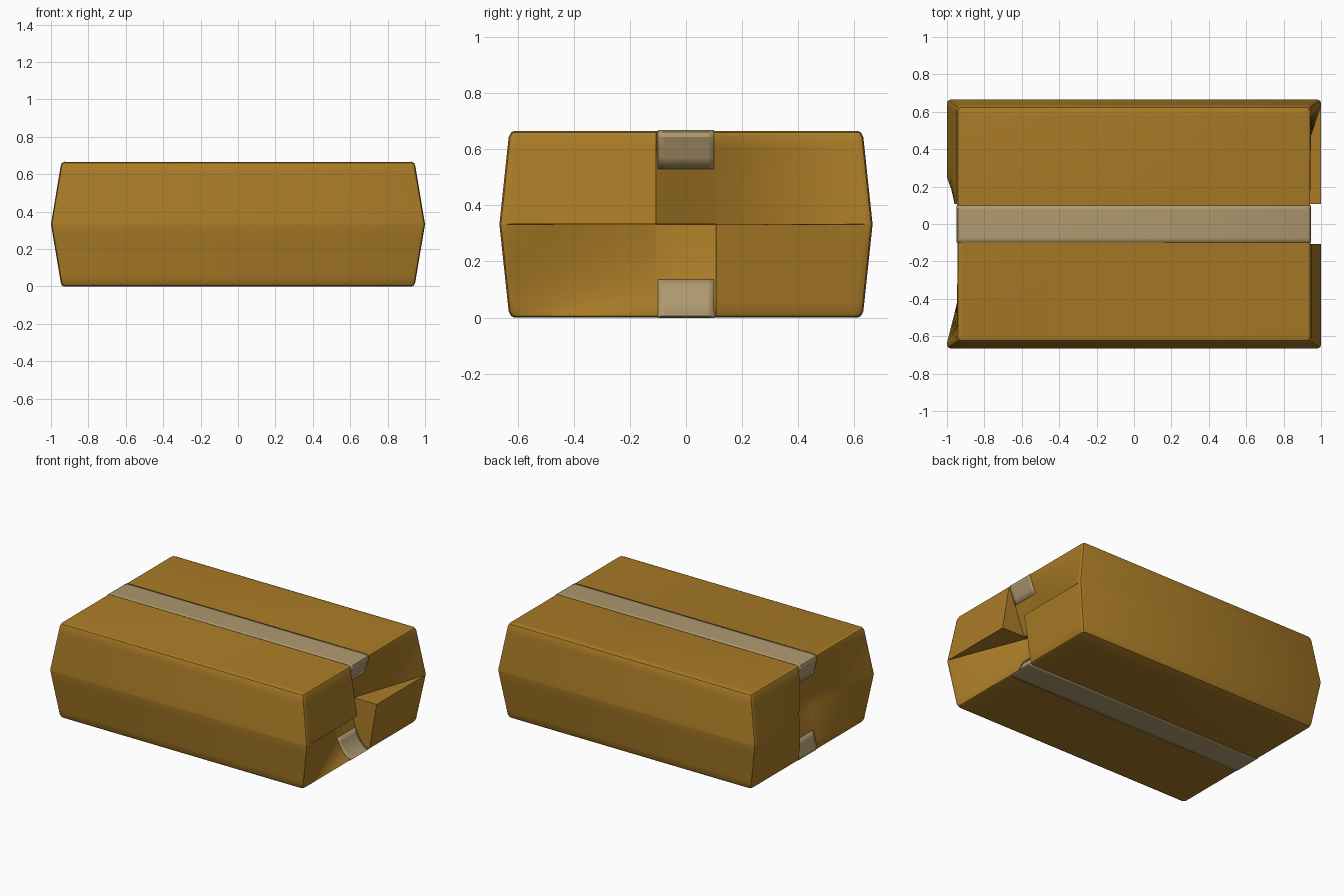
import bpy, bmesh, math

if "Cube" in bpy.data.objects:
    bpy.data.objects.remove(bpy.data.objects["Cube"])

MID, H = 0.333, 0.665
# half-profile of the bulging carton: height, half length, half width
HALF = [(0.0, 0.925, 0.612), (0.006, 0.94, 0.624), (0.022, 0.948, 0.632), (MID, 1.0, 0.665)]
R = 0.018  # vertical corner softness


def material(name, rgb):
    m = bpy.data.materials.new(name)
    m.diffuse_color = (*rgb, 1)
    m.use_nodes = True
    m.node_tree.nodes["Principled BSDF"].inputs["Base Color"].default_value = m.diffuse_color
    return m


def size_at(z):
    d = max(0.0, min(z, H - z))
    for (a, ax, ay), (b, bx, by) in zip(HALF, HALF[1:]):
        if d <= b:
            f = (d - a) / (b - a)
            return ax + (bx - ax) * f, ay + (by - ay) * f
    return HALF[-1][1:]


def clamp(v):
    return max(0.0, min(1.0, v))


def dent(s, y, z):
    """How far the tucked-in flaps sink behind the outer flaps."""
    v = s * y
    upper = z > MID
    t = clamp((min(z, H - z) - 0.01) / (MID - 0.01))
    from_right = clamp((0.63 - v) / 0.53)
    from_left = clamp((v + 0.63) / 0.53)
    if s > 0:
        if upper:
            return 0.18 * t * from_right if v > -0.106 else 0
        return 0.21 * t ** 0.5 * from_left if v < 0.106 else 0
    if v > -0.106:
        return 0.14 * t * from_right
    return 0.05 * t * t * clamp((v + 0.25) / 0.145)


def end_point(s, y, z, lift=0.0):
    hx, _ = size_at(z)
    return (s * (hx - dent(s, y, z) + lift), y, z)


def add_grid(bm, rows):
    vs = [[bm.verts.new(p) for p in row] for row in rows]
    for a, b in zip(vs, vs[1:]):
        for i in range(len(a) - 1):
            bm.faces.new((a[i], a[i + 1], b[i + 1], b[i]))


def finish(bm, name, mat):
    bmesh.ops.remove_doubles(bm, verts=bm.verts, dist=0.0002)
    bmesh.ops.recalc_face_normals(bm, faces=bm.faces)
    me = bpy.data.meshes.new(name)
    bm.to_mesh(me)
    bm.free()
    ob = bpy.data.objects.new(name, me)
    bpy.context.collection.objects.link(ob)
    me.materials.append(mat)
    bpy.context.view_layer.objects.active = ob
    ob.select_set(True)
    bpy.ops.object.shade_smooth_by_angle(angle=math.radians(30))
    ob.select_set(False)
    return ob


card = material("cardboard", (0.40, 0.20, 0.02))
film = material("tape_film", (0.43, 0.32, 0.16))

# carton: closed loops of points stacked from bottom to top
low = [0, 0.006, 0.022, 0.06, 0.1, 0.15, 0.21, 0.27, MID - 0.001]
levels = low + [H - z for z in reversed(low)]
levels[len(low)] = MID + 0.001
inner = [-0.48, -0.36, -0.25, -0.18, -0.107, -0.105, 0, 0.105, 0.107, 0.18, 0.25, 0.36, 0.48]


def ring(z):
    hx, hy = size_at(z)
    cols = [-(hy - R), -(hy - R * 1.6)] + inner + [hy - R * 1.6, hy - R]
    right = [end_point(1, y, z) for y in cols]
    left = [end_point(-1, y, z) for y in reversed(cols)]
    k = R * 0.3
    return ([(hx - k, -hy + k, z)] + right + [(hx - k, hy - k, z), (hx - R, hy, z)]
            + [(-hx + R, hy, z), (-hx + k, hy - k, z)] + left
            + [(-hx + k, -hy + k, z), (-hx + R, -hy, z), (hx - R, -hy, z)])


bm = bmesh.new()
rings = [ring(z) for z in levels]
add_grid(bm, [r + r[:1] for r in rings])
for r in (rings[0], rings[-1]):
    bm.faces.new([bm.verts.new(p) for p in r])
finish(bm, "carton", card)


# packing tape: across the top or bottom and folded down both ends
def tape(name, heights, flat_z):
    bm = bmesh.new()
    rows = []
    for i in range(9):
        y = -0.1 + 0.025 * i
        rows.append([end_point(-1, y, z, 0.004) for z in heights]
                    + [(-0.925, y, flat_z), (0.925, y, flat_z)]
                    + [end_point(1, y, z, 0.004) for z in reversed(heights)])
    add_grid(bm, rows)
    ob = finish(bm, name, film)
    solid = ob.modifiers.new("thickness", "SOLIDIFY")
    solid.thickness = 0.002
    solid.offset = 0


tape("top_tape", [0.53, 0.57, 0.61, 0.643, 0.66], H + 0.003)
tape("bottom_tape", [0.135, 0.1, 0.06, 0.022, 0.005], -0.001)
